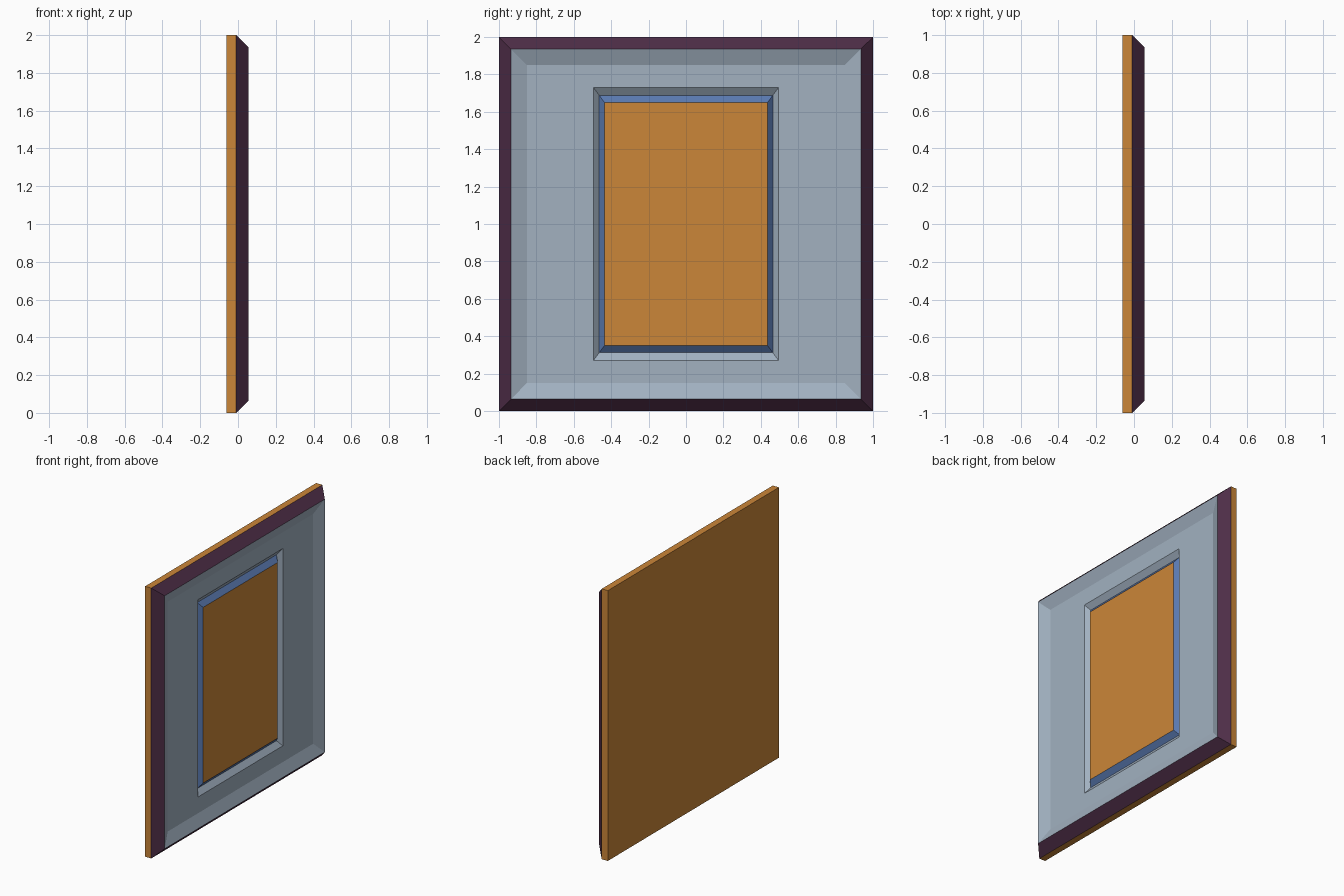
import bpy

if "Cube" in bpy.data.objects:
    bpy.data.objects.remove(bpy.data.objects["Cube"])


def material(name, rgb):
    m = bpy.data.materials.new(name)
    m.diffuse_color = (*rgb, 1)
    m.use_nodes = True
    m.node_tree.nodes["Principled BSDF"].inputs["Base Color"].default_value = m.diffuse_color
    return m


orange = material("orange", (0.60, 0.24, 0.04))
purple = material("dark_purple", (0.075, 0.026, 0.062))
pale = material("pale_blue_grey", (0.36, 0.44, 0.53))
blue = material("blue", (0.10, 0.19, 0.43))


def stepped_panel(name, steps, mats, cap_front=False, cap_back=False):
    """Join nested rectangles (x, half width, half height), one material per step."""
    verts, faces, slots = [], [], []
    for x, w, h in steps:
        verts += [(x, -w, 1 - h), (x, w, 1 - h), (x, w, 1 + h), (x, -w, 1 + h)]
    for i in range(len(steps) - 1):
        for k in range(4):
            n = (k + 1) % 4
            faces.append((4 * i + k, 4 * i + n, 4 * i + 4 + n, 4 * i + 4 + k))
            slots.append(i)
    last = len(steps) - 1
    if cap_front:
        faces.append(tuple(4 * last + k for k in range(4)))
        slots.append(len(mats) - 1)
    if cap_back:
        faces.append((3, 2, 1, 0))
        slots.append(0)
    mesh = bpy.data.meshes.new(name)
    mesh.from_pydata(verts, [], faces)
    for m in mats:
        mesh.materials.append(m)
    for poly, s in zip(mesh.polygons, slots):
        poly.material_index = s
    ob = bpy.data.objects.new(name, mesh)
    bpy.context.collection.objects.link(ob)
    return ob


BACK, BASE, FACE, RIM = -0.06, -0.01, 0.02, 0.055

# flat backing board
stepped_panel("backing_board", [(BACK, 1, 1), (BASE, 1, 1)],
              [orange, orange], cap_front=True, cap_back=True)

# frame: outer chamfer, inward slope, flat face, slope down into the groove
stepped_panel("frame",
              [(BASE, 1, 1), (RIM, 0.936, 0.936), (FACE, 0.85, 0.85),
               (FACE, 0.495, 0.73), (BASE, 0.464, 0.688)],
              [purple, pale, pale, pale])

# raised centre panel with chamfered blue sides
stepped_panel("centre_panel", [(BASE, 0.464, 0.688), (FACE, 0.436, 0.65)],
              [blue, orange], cap_front=True)
